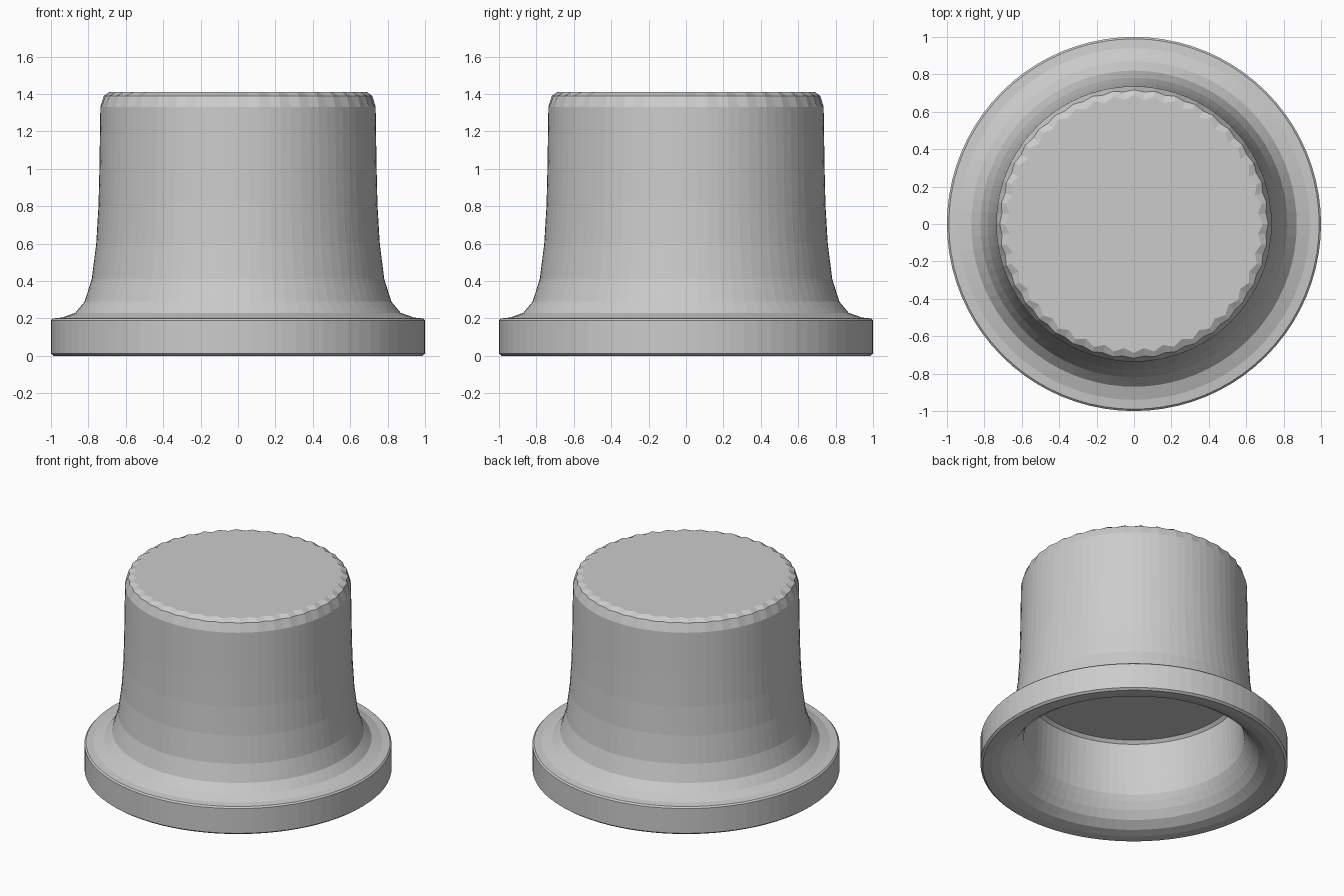
import bpy, bmesh, math

if "Cube" in bpy.data.objects:
    bpy.data.objects.remove(bpy.data.objects["Cube"])

SEG = 80

# Outer shell, bottom rim to top: (radius, height, radius change on odd segments)
OUTER = [(0.985, 0.0, 0), (1.0, 0.012, 0), (1.0, 0.19, 0), (0.99, 0.2, 0),
         (0.94, 0.205, 0), (0.87, 0.23, 0), (0.82, 0.29, 0), (0.782, 0.41, 0),
         (0.758, 0.6, 0), (0.746, 0.8, 0), (0.741, 1.0, 0), (0.736, 1.33, 0),
         (0.718, 1.39, -0.01), (0.69, 1.41, -0.025)]

# Hollow underside, recessed ceiling down to the flared mouth
INNER = [(0.68, 0.585, 0), (0.70, 0.565, 0), (0.71, 0.3, 0), (0.72, 0.2, 0),
         (0.74, 0.16, 0), (0.77, 0.11, 0), (0.81, 0.06, 0), (0.87, 0.02, 0),
         (0.93, 0.005, 0)]


def ring(bm, r, z, zigzag):
    verts = []
    for i in range(SEG):
        a = 2 * math.pi * i / SEG
        rr = r + (zigzag if i % 2 else 0)
        verts.append(bm.verts.new((rr * math.cos(a), rr * math.sin(a), z)))
    return verts


bm = bmesh.new()
rings = [ring(bm, *p) for p in INNER + OUTER]

# Skin the turned profile
for a, b in zip(rings, rings[1:]):
    for i in range(SEG):
        j = (i + 1) % SEG
        bm.faces.new((a[i], a[j], b[j], b[i]))

# Recessed ceiling and flat top
bm.faces.new(rings[0])
bm.faces.new(rings[-1])
bmesh.ops.recalc_face_normals(bm, faces=bm.faces)

mesh = bpy.data.meshes.new("flanged_cap")
bm.to_mesh(mesh)
bm.free()
cap = bpy.data.objects.new("flanged_cap", mesh)
bpy.context.collection.objects.link(cap)
